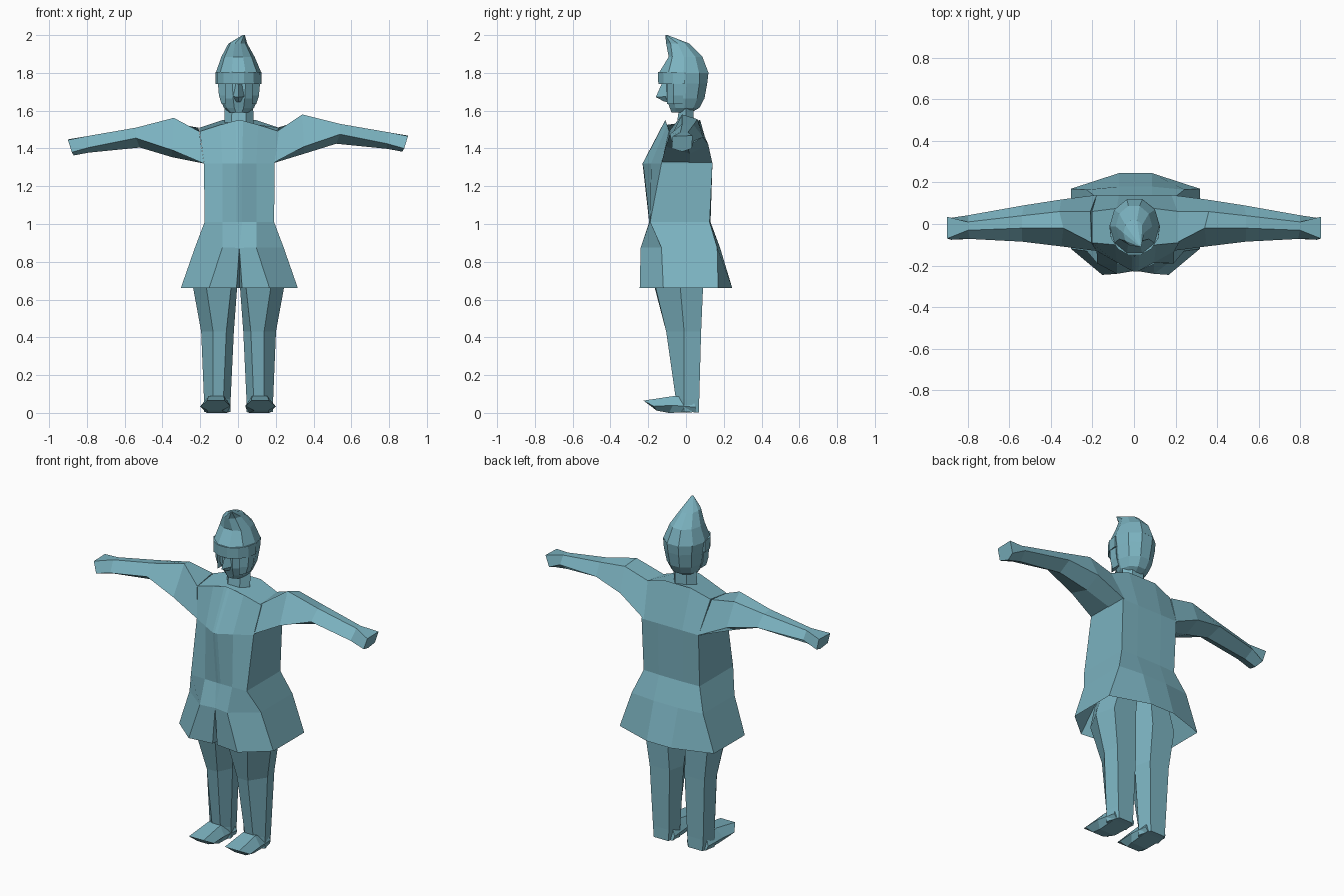
import bpy, bmesh, math

cloth = bpy.data.materials.new("dusty teal")
cloth.diffuse_color = (0.20, 0.45, 0.53, 1)


def loft(name, rings, dx=0.0, cap_end=True):
    """Skin a list of equal-length point rings into a closed flat-faced part."""
    bm = bmesh.new()
    rows = [[bm.verts.new((x + dx, y, z)) for x, y, z in r] for r in rings]
    n = len(rows[0])
    for a, b in zip(rows, rows[1:]):
        for i in range(n):
            j = (i + 1) % n
            bm.faces.new((a[i], a[j], b[j], b[i]))
    bm.faces.new(rows[0][::-1])
    if cap_end:
        bm.faces.new(rows[-1])
    bmesh.ops.remove_doubles(bm, verts=bm.verts, dist=0.0005)
    bmesh.ops.recalc_face_normals(bm, faces=bm.faces)
    me = bpy.data.meshes.new(name)
    bm.to_mesh(me)
    bm.free()
    me.materials.append(cloth)
    ob = bpy.data.objects.new(name, me)
    bpy.context.collection.objects.link(ob)
    return ob


def sym(*pts):
    """Complete a half ring that starts on the centre line."""
    return list(pts) + [(-x, y, z) for x, y, z in reversed(pts[1:])]


def oval(z, rx, front, back, cx=0.0, n=10, start=0.0, sweep=2 * math.pi, closed=True):
    cy, ry = (front + back) / 2, (back - front) / 2
    steps = n if closed else n - 1
    return [(cx + rx * math.cos(start + sweep * i / steps),
             cy + ry * math.sin(start + sweep * i / steps), z) for i in range(n)]


def side(pts, s, dz=0.0):
    return [(s * x, y, z - dz) for x, y, z in pts]


# Tunic: shoulders, chest, waist, hips, flared hem with front slit, hollow inside
tunic = [
    sym((0, -.11, 1.55), (.02, -.11, 1.547), (.10, -.10, 1.525), (.21, -.09, 1.49),
        (.21, .06, 1.51), (.09, .075, 1.55)),
    sym((0, -.23, 1.32), (.015, -.227, 1.32), (.09, -.185, 1.32), (.187, -.13, 1.32),
        (.187, .14, 1.32), (.08, .14, 1.32)),
    sym((0, -.195, 1.01), (.015, -.195, 1.01), (.09, -.193, 1.01), (.184, -.19, 1.01),
        (.184, .125, 1.01), (.08, .13, 1.01)),
    sym((0, -.225, .875), (.0, -.225, .874), (.09, -.24, .875), (.235, -.13, .875),
        (.235, .165, .875), (.08, .18, .875)),
    sym((0, -.15, .66), (.015, -.228, .66), (.16, -.245, .66), (.31, -.12, .66),
        (.31, .17, .66), (.08, .245, .66)),
    sym((0, -.14, .875), (.012, -.16, .87), (.085, -.20, .875), (.20, -.11, .875),
        (.20, .14, .875), (.07, .155, .875)),
]
loft("tunic", tunic, dx=.007)

# Arms: root, shoulder peak, elbow, wrist, fist
arm = [
    [(.18, -.13, 1.32), (.205, -.09, 1.49), (.21, .06, 1.51), (.18, .14, 1.32), (.18, .02, 1.32)],
    [(.35, -.108, 1.41), (.34, -.02, 1.58), (.36, .06, 1.555), (.35, .118, 1.42), (.35, .02, 1.372)],
    [(.54, -.085, 1.475), (.54, -.02, 1.53), (.54, .04, 1.525), (.53, .09, 1.46), (.52, .0, 1.425)],
    [(.79, -.072, 1.425), (.80, -.03, 1.485), (.80, .01, 1.485), (.80, .042, 1.44), (.79, -.01, 1.398)],
    [(.88, -.076, 1.40), (.90, -.07, 1.465), (.90, .035, 1.468), (.88, .03, 1.40), (.87, -.02, 1.383)],
]
for s, tag in ((1, "right"), (-1, "left")):
    drop = 0 if s > 0 else 1
    loft(tag + "_arm", [side(r, s, drop * k) for r, k in zip(arm, (0, .018, .02, .02, .02))])

# Legs: six-sided columns tapering from hip to ankle and heel
leg = [
    [(.04, -.13, .87), (.13, -.15, .87), (.17, -.04, .87), (.15, .09, .87), (.04, .09, .87), (.01, -.02, .87)],
    [(.04, -.165, .66), (.17, -.16, .66), (.24, -.03, .66), (.21, .09, .66), (.06, .09, .66), (.008, -.03, .66)],
    [(.065, -.105, .43), (.135, -.105, .43), (.198, -.01, .43), (.18, .08, .43), (.05, .08, .43), (.025, -.02, .43)],
    [(.08, -.055, .08), (.135, -.055, .08), (.183, -.01, .07), (.165, .07, .07), (.06, .07, .07), (.042, -.01, .07)],
    [(.08, -.05, .005), (.135, -.05, .005), (.183, -.01, .004), (.16, .07, .003), (.065, .07, .003), (.042, -.01, .004)],
]
# Feet: ankle to upturned toe cross-sections
foot = [
    [(.05, .055, .004), (.17, .055, .004), (.18, .05, .03), (.165, .04, .07), (.06, .04, .07), (.04, .05, .03)],
    [(.06, -.09, 0), (.165, -.09, 0), (.195, -.07, .04), (.155, -.06, .09), (.075, -.06, .09), (.04, -.07, .04)],
    [(.085, -.155, .012), (.16, -.155, .012), (.20, -.17, .035), (.165, -.225, .065), (.07, -.225, .065), (.04, -.17, .035)],
]
for s, tag in ((1, "right"), (-1, "left")):
    loft(tag + "_leg", [side(r, s) for r in leg], dx=.003)
    loft(tag + "_foot", [side(r, s) for r in foot])

# Neck
loft("neck", [oval(1.50, .078, -.06, .05, n=6), oval(1.63, .075, -.04, .045, n=6)], dx=.005)

# Head with tapered jaw and nape
loft("head", [oval(1.59, .05, -.08, .03), oval(1.615, .08, -.09, .075),
              oval(1.665, .10, -.11, .103), oval(1.745, .113, -.112, .118),
              oval(1.80, .118, -.13, .125)], dx=.005)

# Nose: wedge running from the brow out to a low tip
loft("nose", [[(-.022, -.095, 1.75), (.022, -.095, 1.75), (0, -.125, 1.75)],
              [(-.035, -.095, 1.675), (.035, -.095, 1.675), (0, -.16, 1.672)],
              [(-.015, -.09, 1.645), (.015, -.09, 1.645), (0, -.115, 1.648)]], dx=.003)

# Cheek locks hanging below the hat band
for s, tag in ((1, "right"), (-1, "left")):
    loft(tag + "_cheek_lock",
         [side([(.07, -.10, z), (.112 - t, -.065, z), (.112 - t, -.015, z), (.07, -.03, z)], s)
          for z, t in ((1.75, 0), (1.68, .006), (1.635, .02))], dx=.005)

# Hat band wrapped round the front half of the head
loft("hat_band", [oval(z, rx, f, .11, n=8, start=math.pi * .97, sweep=math.pi * 1.06, closed=False)
                  for z, rx, f in ((1.74, .123, -.15), (1.805, .122, -.153))], dx=.003)

# Hat: faceted cap leaning forward to a crooked point, pinched in front
lower = oval(1.80, .121, -.15, .126)
middle = oval(1.885, .088, -.115, .092, cx=-.003)
middle = [(x, y + .018 if y < -.10 else y, z) for x, y, z in middle]
upper = oval(1.955, .05, -.108, .022, cx=-.004)
tip = oval(2.0, .006, -.11, -.098, cx=.027)
loft("hat", [lower, middle, upper, tip], dx=.003)
